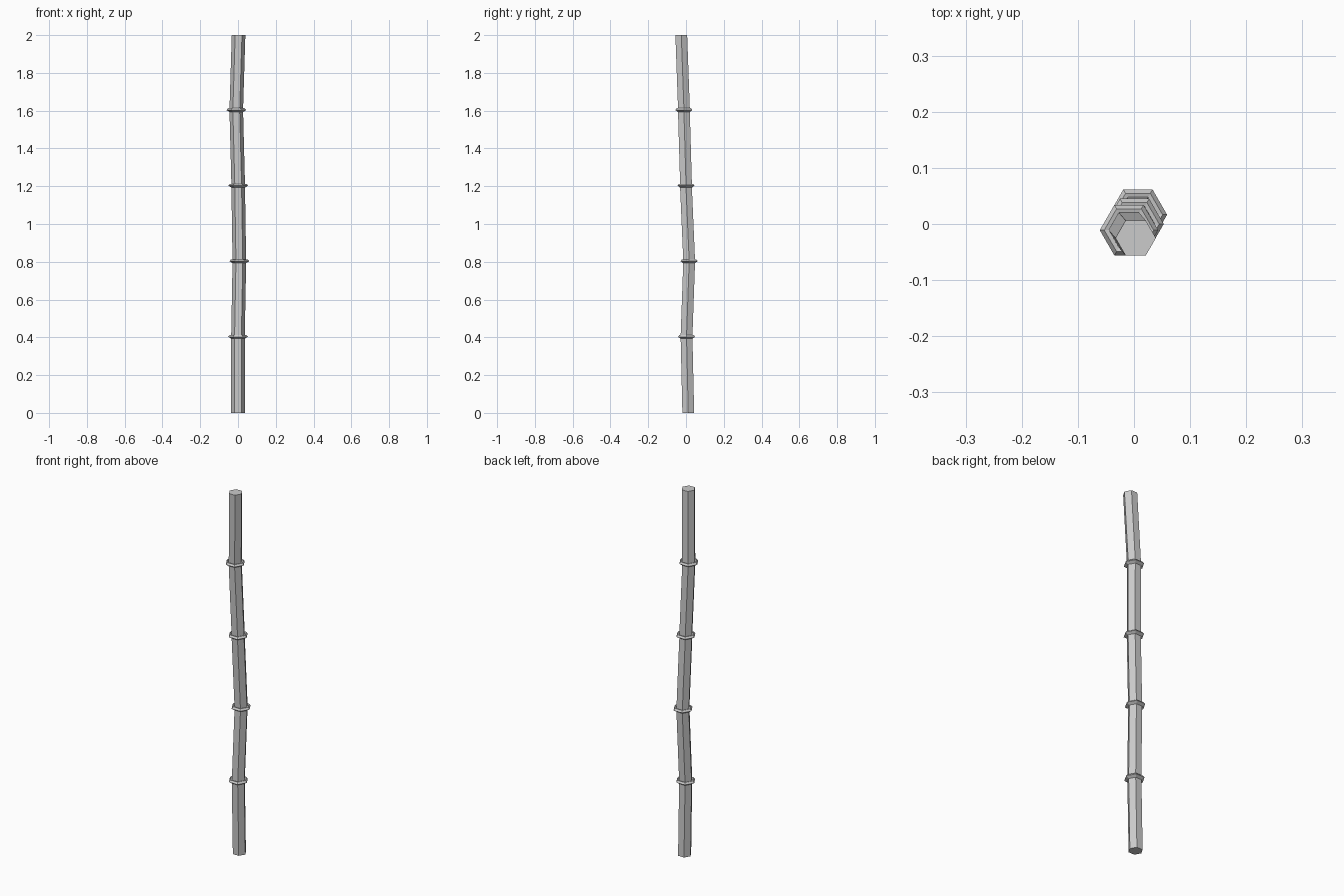
import bpy, bmesh
from math import cos, sin, pi

if "Cube" in bpy.data.objects:
    bpy.data.objects.remove(bpy.data.objects["Cube"])

SIDES = 6
STEM_R = 0.036

# Slightly wandering centre line of the cane, one point per joint
path = [(0.000, 0.012, 0.0), (0.000, 0.003, 0.4), (0.007, 0.0165, 0.8),
        (0.001, 0.000, 1.2), (-0.009, -0.011, 1.6), (0.003, -0.025, 2.0)]

# Flared node collar: (radius, height offset)
collar = [(STEM_R, -0.007), (0.052, 0.003), (0.044, 0.013), (STEM_R, 0.011)]


def add_loop(bm, centre, radius, dz=0.0):
    x, y, z = centre
    return [bm.verts.new((x + radius * cos(2 * pi * i / SIDES),
                          y + radius * sin(2 * pi * i / SIDES), z + dz))
            for i in range(SIDES)]


# Bamboo cane: hexagonal loft through stem ends and collars
bm = bmesh.new()
loops = [add_loop(bm, path[0], STEM_R)]
for joint in path[1:-1]:
    loops += [add_loop(bm, joint, r, dz) for r, dz in collar]
loops.append(add_loop(bm, path[-1], STEM_R))

for a, b in zip(loops, loops[1:]):
    for i in range(SIDES):
        j = (i + 1) % SIDES
        bm.faces.new((a[i], a[j], b[j], b[i]))

# End caps
bm.faces.new(loops[0][::-1])
bm.faces.new(loops[-1])
bmesh.ops.recalc_face_normals(bm, faces=bm.faces)

mesh = bpy.data.meshes.new("bamboo_cane")
bm.to_mesh(mesh)
bm.free()
cane = bpy.data.objects.new("bamboo_cane", mesh)
bpy.context.collection.objects.link(cane)
